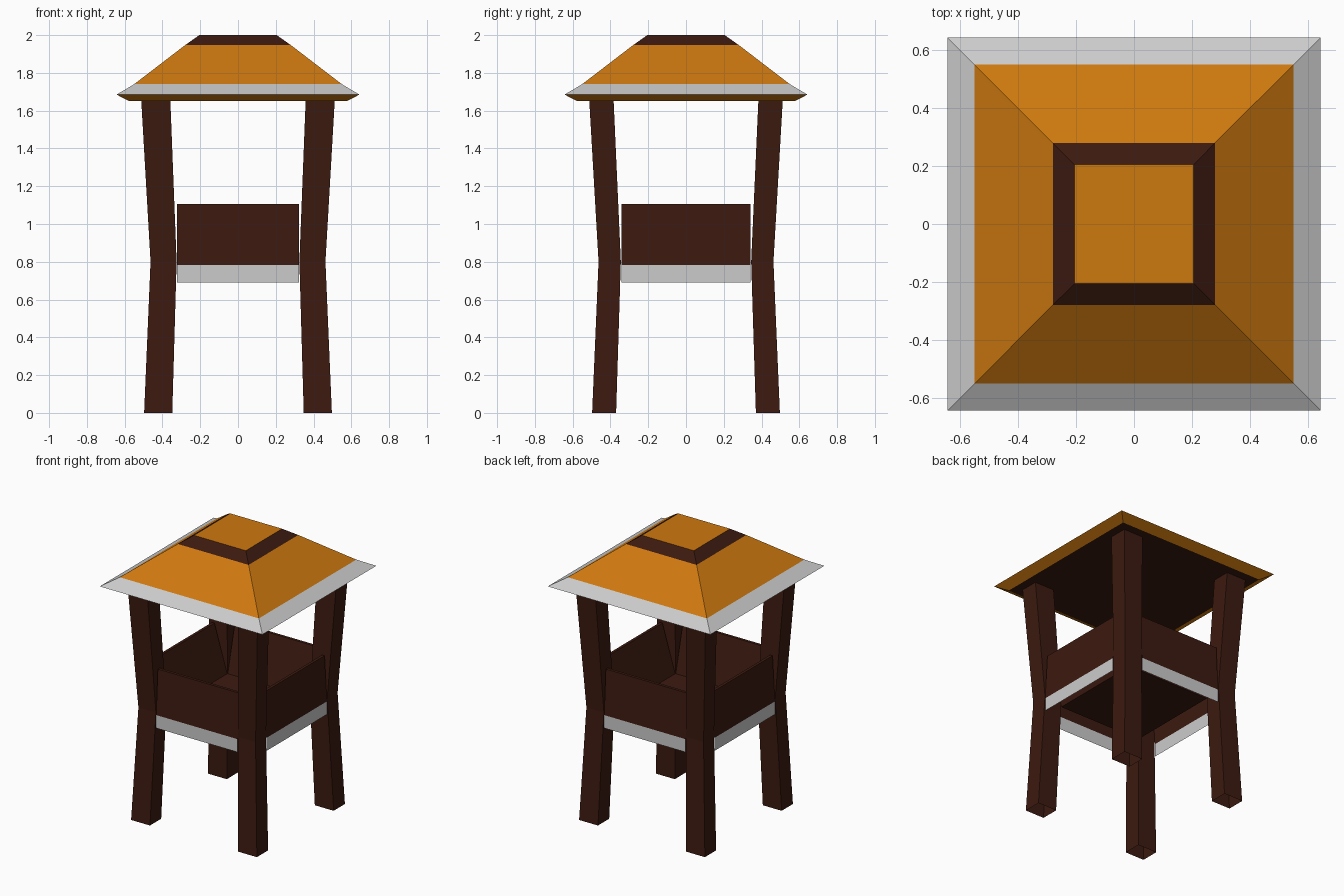
import bpy
import bmesh

if "Cube" in bpy.data.objects:
    bpy.data.objects.remove(bpy.data.objects["Cube"])


def material(name, color):
    m = bpy.data.materials.new(name)
    m.diffuse_color = (*color, 1)
    m.use_nodes = True
    m.node_tree.nodes["Principled BSDF"].inputs["Base Color"].default_value = m.diffuse_color
    return m


WOOD = material("dark_wood", (0.045, 0.0103, 0.005))
ORANGE = material("orange_roof", (0.617, 0.191, 0.0047))
GREY = material("plain_grey", (0.8, 0.8, 0.8))


def stack(name, sections, mats, bottom=None, top=None):
    """Skin rectangles (z, x0, x1, y0, y1), with one material per tier."""
    bm = bmesh.new()
    used = list(dict.fromkeys(mats + [m for m in (bottom, top) if m]))
    rings = [[bm.verts.new(p) for p in
              ((x0, y0, z), (x1, y0, z), (x1, y1, z), (x0, y1, z))]
             for z, x0, x1, y0, y1 in sections]
    for a, b, m in zip(rings, rings[1:], mats):
        for i in range(4):
            j = (i + 1) % 4
            bm.faces.new((a[i], a[j], b[j], b[i])).material_index = used.index(m)
    if bottom:
        bm.faces.new(rings[0][::-1]).material_index = used.index(bottom)
    if top:
        bm.faces.new(rings[-1]).material_index = used.index(top)
    return finish(name, bm, used)


def finish(name, bm, mats):
    me = bpy.data.meshes.new(name)
    bm.to_mesh(me)
    bm.free()
    for m in mats:
        me.materials.append(m)
    ob = bpy.data.objects.new(name, me)
    bpy.context.collection.objects.link(ob)
    return ob


# Hipped roof: sloped fascia, grey eave, orange slope, dark band, flat cap
roof = [(1.65, 0.575), (1.685, 0.643), (1.74, 0.55), (1.947, 0.28), (2.0, 0.205)]
stack("roof", [(z, -r, r, -r, r) for z, r in roof],
      [ORANGE, GREY, ORANGE, WOOD], bottom=WOOD, top=ORANGE)

# Four bent legs, open at the ends, narrowest at floor height
leg = [(0.0, 0.348, 0.497, 0.370, 0.497),
       (0.80, 0.325, 0.463, 0.345, 0.463),
       (1.65, 0.358, 0.512, 0.383, 0.512)]
for sx, side in ((-1, "left"), (1, "right")):
    for sy, end in ((-1, "front"), (1, "back")):
        secs = [(z, *sorted((sx * a, sx * b)), *sorted((sy * c, sy * d)))
                for z, a, b, c, d in leg]
        stack(f"{end}_{side}_leg", secs, [WOOD, WOOD])


def wall(name, axis, sign, half, inner):
    """Parapet profile (outward offset, z) swept between two legs."""
    profile = [(0.463, 0.69), (0.463, 0.783), (0.445, 1.105),
               (0.425, 1.105), (inner, 0.77)]
    bm = bmesh.new()
    rows = []
    for out, z in profile:
        ends = (-half, half) if (axis == "y") == (sign < 0) else (half, -half)
        rows.append([bm.verts.new((e, sign * out, z) if axis == "y"
                                  else (sign * out, e, z)) for e in ends])
    for i, (a, b) in enumerate(zip(rows, rows[1:])):
        bm.faces.new((a[0], a[1], b[1], b[0])).material_index = 0 if i == 0 else 1
    finish(name, bm, [GREY, WOOD])


# Parapet walls with a grey lower band
wall("front_wall", "y", -1, 0.322, 0.345)
wall("back_wall", "y", 1, 0.322, 0.345)
wall("left_wall", "x", -1, 0.342, 0.325)
wall("right_wall", "x", 1, 0.342, 0.325)

# Platform floor
stack("floor", [(0.77, -0.325, 0.325, -0.345, 0.345)], [], top=WOOD)
